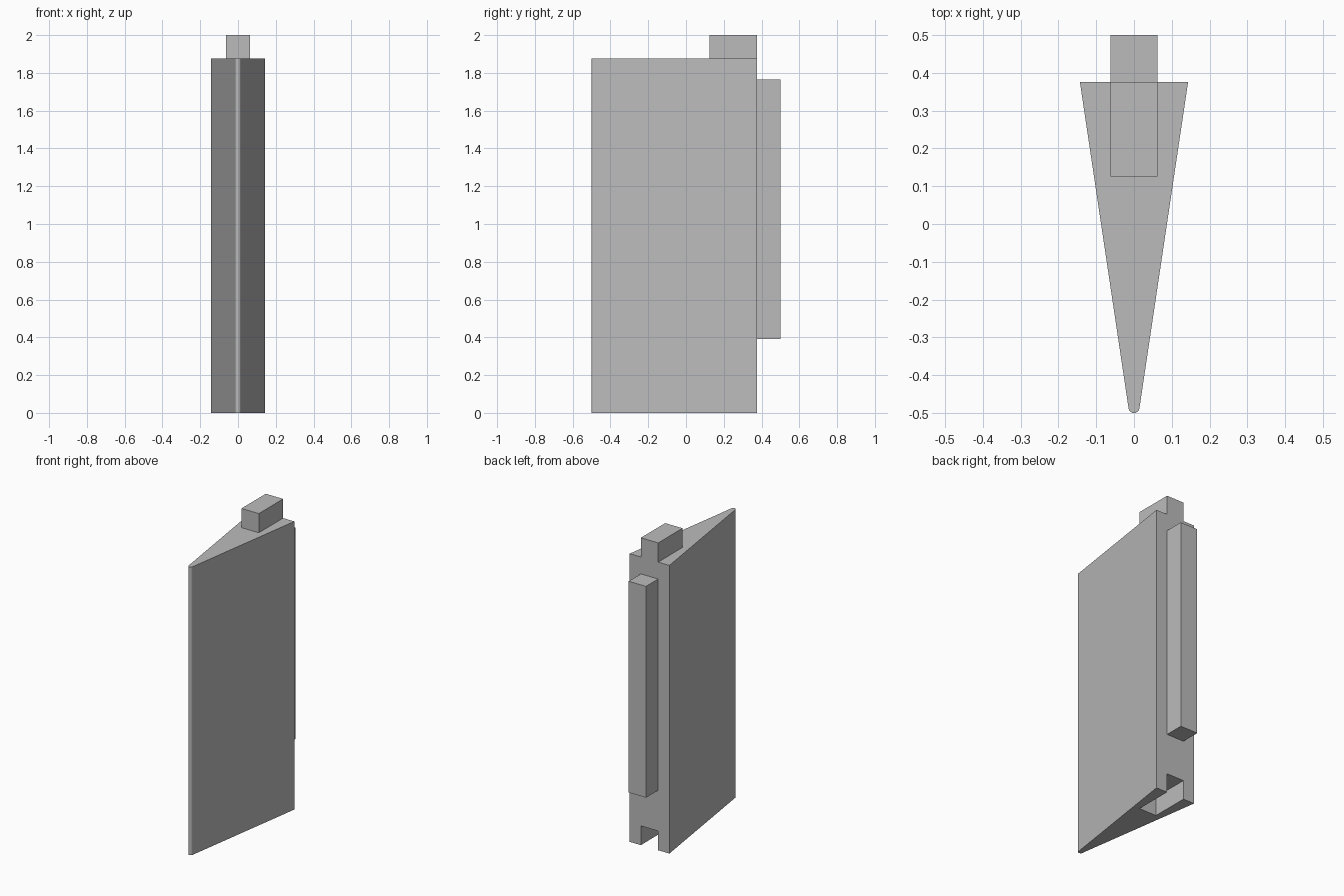
import bpy
import bmesh
from math import radians, sin, cos, atan2
from mathutils import Vector

default = bpy.data.objects.get("Cube")
if default:
    bpy.data.objects.remove(default, do_unlink=True)

# Single plain material
GREY = (0.5, 0.5, 0.5, 1.0)
grey = bpy.data.materials.new("plain_grey")
grey.use_nodes = True
grey.diffuse_color = GREY
grey.node_tree.nodes["Principled BSDF"].inputs["Base Color"].default_value = GREY


def prism(name, outline, z0, z1):
    """Extrude an outline in the ground plane from z0 up to z1."""
    bm = bmesh.new()
    base = bm.faces.new([bm.verts.new((x, y, z0)) for x, y in outline])
    top = bmesh.ops.extrude_face_region(bm, geom=[base])["geom"]
    moved = [v for v in top if isinstance(v, bmesh.types.BMVert)]
    bmesh.ops.translate(bm, verts=moved, vec=Vector((0, 0, z1 - z0)))
    bmesh.ops.recalc_face_normals(bm, faces=bm.faces)
    mesh = bpy.data.meshes.new(name)
    bm.to_mesh(mesh)
    bm.free()
    mesh.materials.append(grey)
    obj = bpy.data.objects.new(name, mesh)
    bpy.context.collection.objects.link(obj)
    return obj


def block(name, half_width, y0, y1, z0, z1):
    w = half_width
    return prism(name, [(-w, y0), (w, y0), (w, y1), (-w, y1)], z0, z1)


HEIGHT = 1.875
BACK = 0.375
HALF_BACK = 0.143
PEG = 0.0625

# Wedge body with a small rounded front nose
radius = 0.0145
nose_y = -0.5 + radius
tilt = atan2(HALF_BACK - radius, BACK - nose_y)
steps = 8
start, end = radians(180) + tilt, radians(360) - tilt
outline = [(HALF_BACK, BACK), (-HALF_BACK, BACK)]
for i in range(steps + 1):
    a = start + (end - start) * i / steps
    outline.append((radius * cos(a), nose_y + radius * sin(a)))
body = prism("wedge_body", outline, 0, HEIGHT)

# Socket in the underside, open at the back, matching the top peg
cutter = block("socket_cutter", PEG, 0.125, BACK + 0.1, -0.1, 0.125)
cutter.hide_render = True
cut = body.modifiers.new("socket", "BOOLEAN")
cut.operation = "DIFFERENCE"
cut.solver = "EXACT"
cut.object = cutter
bpy.context.view_layer.objects.active = body
body.select_set(True)
bpy.ops.object.modifier_apply(modifier=cut.name)
bpy.data.objects.remove(cutter, do_unlink=True)

# Locating peg on top and long tongue on the back
block("top_peg", PEG, 0.125, BACK, HEIGHT, 2.0)
block("back_tongue", PEG, BACK, 0.5, 0.39, 1.765)
